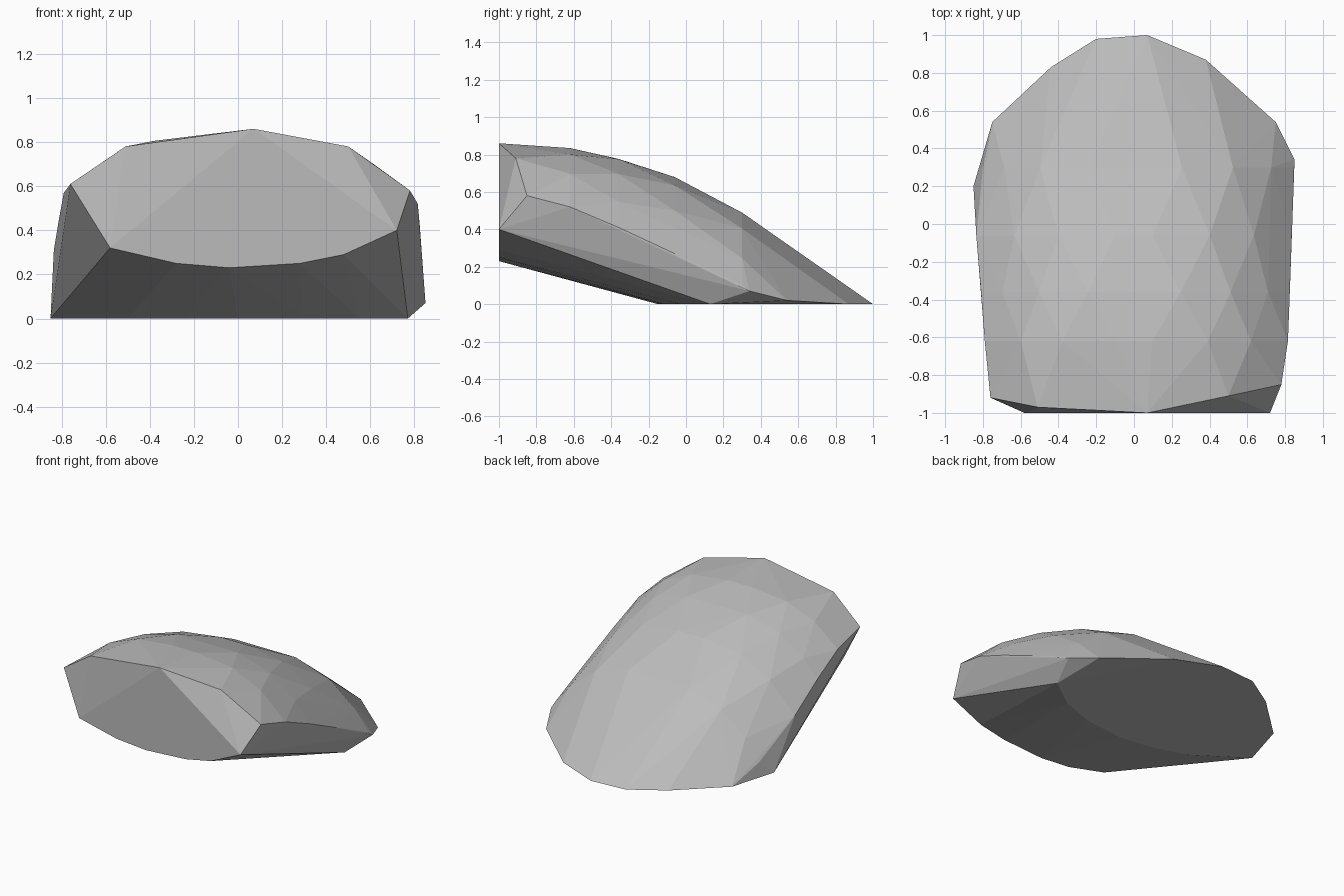
import bpy
import bmesh

cube = bpy.data.objects.get("Cube")
if cube:
    bpy.data.objects.remove(cube)

# Stone colour
stone = bpy.data.materials.new("warm_grey_stone")
stone.use_nodes = True
grey = (0.5, 0.5, 0.5, 1)
stone.diffuse_color = grey
bsdf = stone.node_tree.nodes["Principled BSDF"]
bsdf.inputs["Base Color"].default_value = grey
bsdf.inputs["Roughness"].default_value = 0.9

# Broken front face: lower rim, then upper rim
points = [(x, -1, z) for x, z in (
    (-.58, .32), (-.28, .25), (-.04, .23), (.28, .25), (.48, .29), (.72, .4), (.07, .86))]
points += [(.5, -.91, .78), (-.51, -.97, .78), (-.76, -.92, .61), (.78, -.85, .58)]

# Ground outline
points += [(x, y, 0) for x, y in (
    (-.85, .2), (-.5, -.04), (-.25, -.12), (0, -.15), (.3, -.12), (.55, -.03), (.77, .13),
    (.38, .87), (.07, 1), (-.2, .98), (-.44, .83), (-.75, .54))]
points += [(.85, .34, .07), (.75, .54, .02)]

# Domed back: y, crown height, left and right width, left and right edge height
sections = (
    (-.62, .835, -.79, .815, .57, .52),
    (-.36, .785, -.81, .825, .46, .41),
    (-.06, .68, -.835, .835, .31, .27),
    (.3, .5, -.8, .845, .1, .1),
)
for i, (y, crown, wl, wr, zl, zr) in enumerate(sections):
    steps = (.3, .62, .86, 1) if i % 2 else (.12, .48, .76, 1)
    for width, edge in ((wl, zl), (wr, zr)):
        for t in steps:
            points.append((t * width, y, crown - (crown - edge) * t ** 3))

# Faceted boulder wrapped around the sections
bm = bmesh.new()
for p in points:
    bm.verts.new(p)
hull = bmesh.ops.convex_hull(bm, input=bm.verts)
loose = {g for g in hull["geom_interior"] + hull["geom_unused"]
         if isinstance(g, bmesh.types.BMVert)}
bmesh.ops.delete(bm, geom=list(loose), context="VERTS")
bmesh.ops.recalc_face_normals(bm, faces=bm.faces)
mesh = bpy.data.meshes.new("boulder")
bm.to_mesh(mesh)
bm.free()
mesh.materials.append(stone)
boulder = bpy.data.objects.new("boulder", mesh)
bpy.context.collection.objects.link(boulder)
